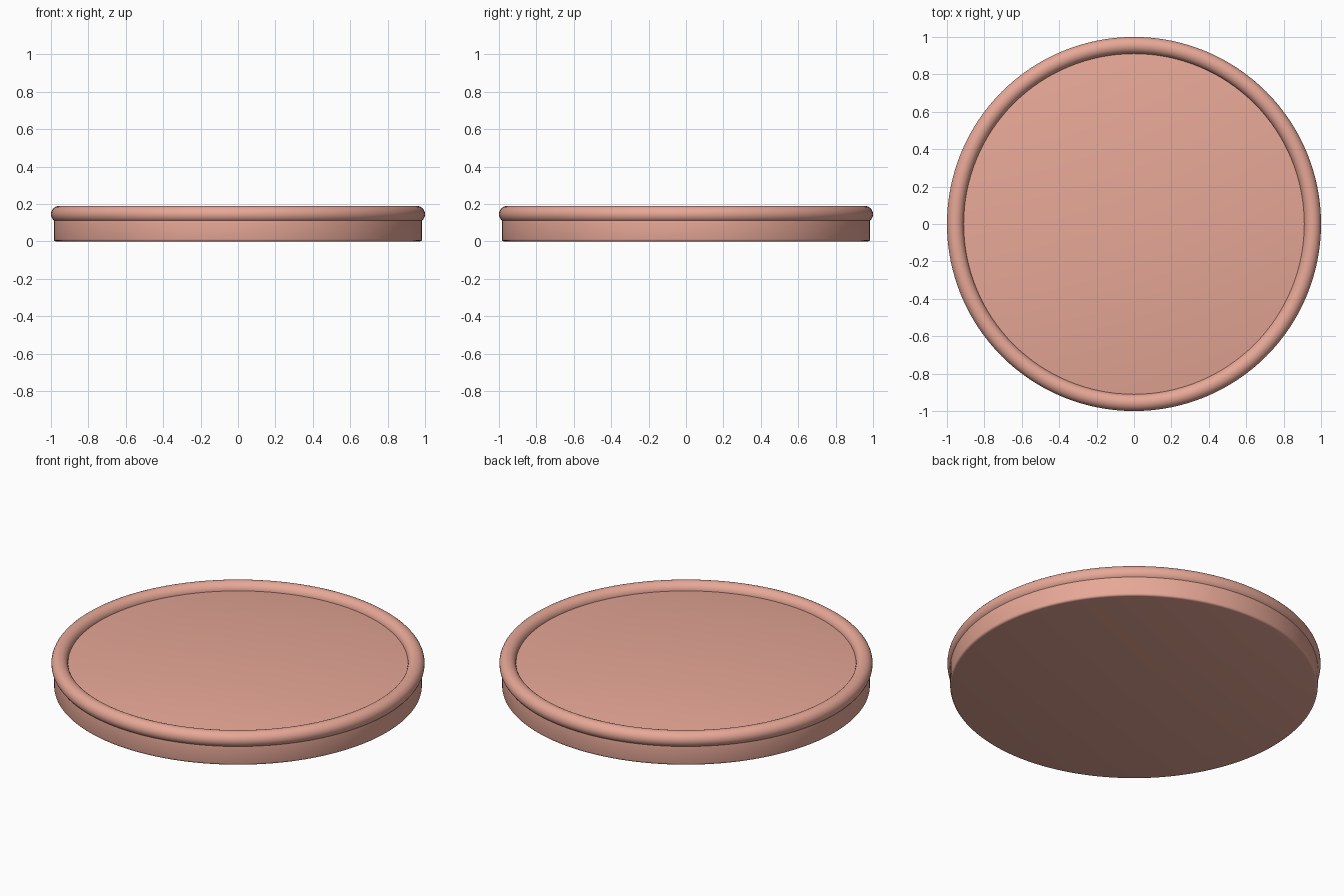
import bpy

if "Cube" in bpy.data.objects:
    bpy.data.objects.remove(bpy.data.objects["Cube"])

clay = bpy.data.materials.new("peach_clay")
clay.diffuse_color = (0.8, 0.39, 0.31, 1)
clay.use_nodes = True
clay.node_tree.nodes["Principled BSDF"].inputs["Base Color"].default_value = clay.diffuse_color


def finish(obj, name):
    obj.name = name
    obj.data.materials.append(clay)
    bpy.ops.object.shade_smooth_by_angle(angle=0.6)


# Solid round base with softened edges
H = 0.148
bpy.ops.mesh.primitive_cylinder_add(vertices=128, radius=0.985, depth=H,
                                    location=(0, 0, H / 2))
base = bpy.context.object
bevel = base.modifiers.new("soft_edges", "BEVEL")
bevel.width = 0.012
bevel.segments = 3
bevel.limit_method = "ANGLE"
bpy.ops.object.modifier_apply(modifier="soft_edges")
finish(base, "base_disc")

# Rounded rim around the top
bpy.ops.mesh.primitive_torus_add(major_segments=128, minor_segments=24,
                                 major_radius=0.955, minor_radius=0.045,
                                 location=(0, 0, 0.145))
finish(bpy.context.object, "rim")
